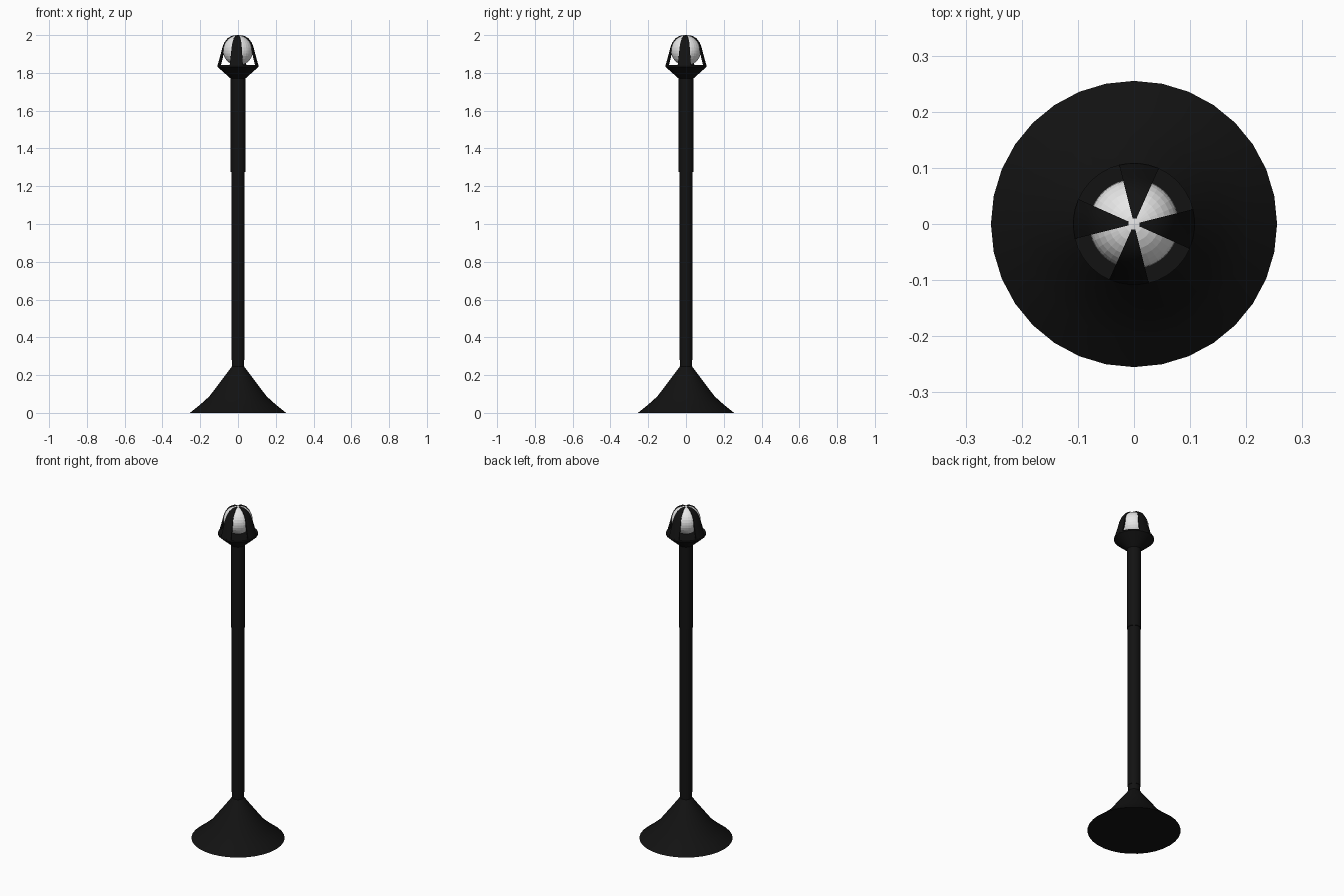
import bpy, bmesh, math

if "Cube" in bpy.data.objects:
    bpy.data.objects.remove(bpy.data.objects["Cube"])

SEG = 32


def material(name, rgb):
    m = bpy.data.materials.new(name)
    m.diffuse_color = (*rgb, 1)
    m.use_nodes = True
    m.node_tree.nodes["Principled BSDF"].inputs["Base Color"].default_value = m.diffuse_color
    return m


black = material("black iron", (0.006, 0.006, 0.006))
white = material("white glass", (0.8, 0.8, 0.8))


def finish(name, bm, mat, smooth=None):
    bmesh.ops.recalc_face_normals(bm, faces=bm.faces)
    me = bpy.data.meshes.new(name)
    bm.to_mesh(me)
    bm.free()
    me.materials.append(mat)
    ob = bpy.data.objects.new(name, me)
    bpy.context.collection.objects.link(ob)
    if smooth:
        bpy.context.view_layer.objects.active = ob
        ob.select_set(True)
        bpy.ops.object.shade_smooth_by_angle(angle=math.radians(smooth))
        ob.select_set(False)
    return ob


def lathe(name, profile, mat):
    """Closed solid of revolution from (radius, z) points."""
    bm = bmesh.new()
    rings = [[bm.verts.new((r * math.cos(2 * math.pi * i / SEG),
                            r * math.sin(2 * math.pi * i / SEG), z))
              for i in range(SEG)] for r, z in profile]
    for a, b in zip(rings, rings[1:]):
        for i in range(SEG):
            j = (i + 1) % SEG
            bm.faces.new((a[i], a[j], b[j], b[i]))
    bm.faces.new(rings[0][::-1])
    bm.faces.new(rings[-1])
    return finish(name, bm, mat, 30)


# Flared foot, post, upper sleeve and lamp cup
lathe("flared_base", [(0.255, 0), (0.2, 0.044), (0.152, 0.087), (0.085, 0.175),
                      (0.033, 0.245), (0.033, 0.285)], black)
lathe("lower_post", [(0.035, 0.28), (0.035, 1.28)], black)
lathe("upper_post", [(0.039, 1.275), (0.039, 1.775)], black)
lathe("lamp_cup", [(0.039, 1.77), (0.109, 1.832), (0.109, 1.841)], black)

# Glass globe
bm = bmesh.new()
bmesh.ops.create_uvsphere(bm, u_segments=SEG, v_segments=16, radius=0.08)
bmesh.ops.translate(bm, verts=bm.verts, vec=(0, 0, 1.919))
finish("glass_globe", bm, white)

# Four curved straps: wedges of a thin shell running from cup rim to crown
outer = [(0.109, 1.838), (0.097, 1.88), (0.083, 1.935), (0.073, 1.96),
         (0.056, 1.983), (0.034, 1.996), (0.01, 2.0)]
inner = [(0.1, 1.838), (0.089, 1.876), (0.076, 1.931), (0.066, 1.955),
         (0.05, 1.977), (0.03, 1.989), (0.01, 1.994)]
section = outer + inner[::-1]
STEPS, WIDTH, TURN = 4, math.radians(38), math.radians(-5)
for k, label in enumerate(("right", "back", "left", "front")):
    bm = bmesh.new()
    rows = []
    for s in range(STEPS + 1):
        a = TURN + k * math.pi / 2 + WIDTH * (s / STEPS - 0.5)
        rows.append([bm.verts.new((r * math.cos(a), r * math.sin(a), z))
                     for r, z in section])
    n, m = len(section), len(outer)
    for p, q in zip(rows, rows[1:]):
        for i in range(n):
            j = (i + 1) % n
            bm.faces.new((p[i], p[j], q[j], q[i]))
    for row in (rows[0], rows[-1]):
        for i in range(m - 1):
            bm.faces.new((row[i], row[i + 1], row[n - 2 - i], row[n - 1 - i]))
    finish("strap_" + label, bm, black, 30)
